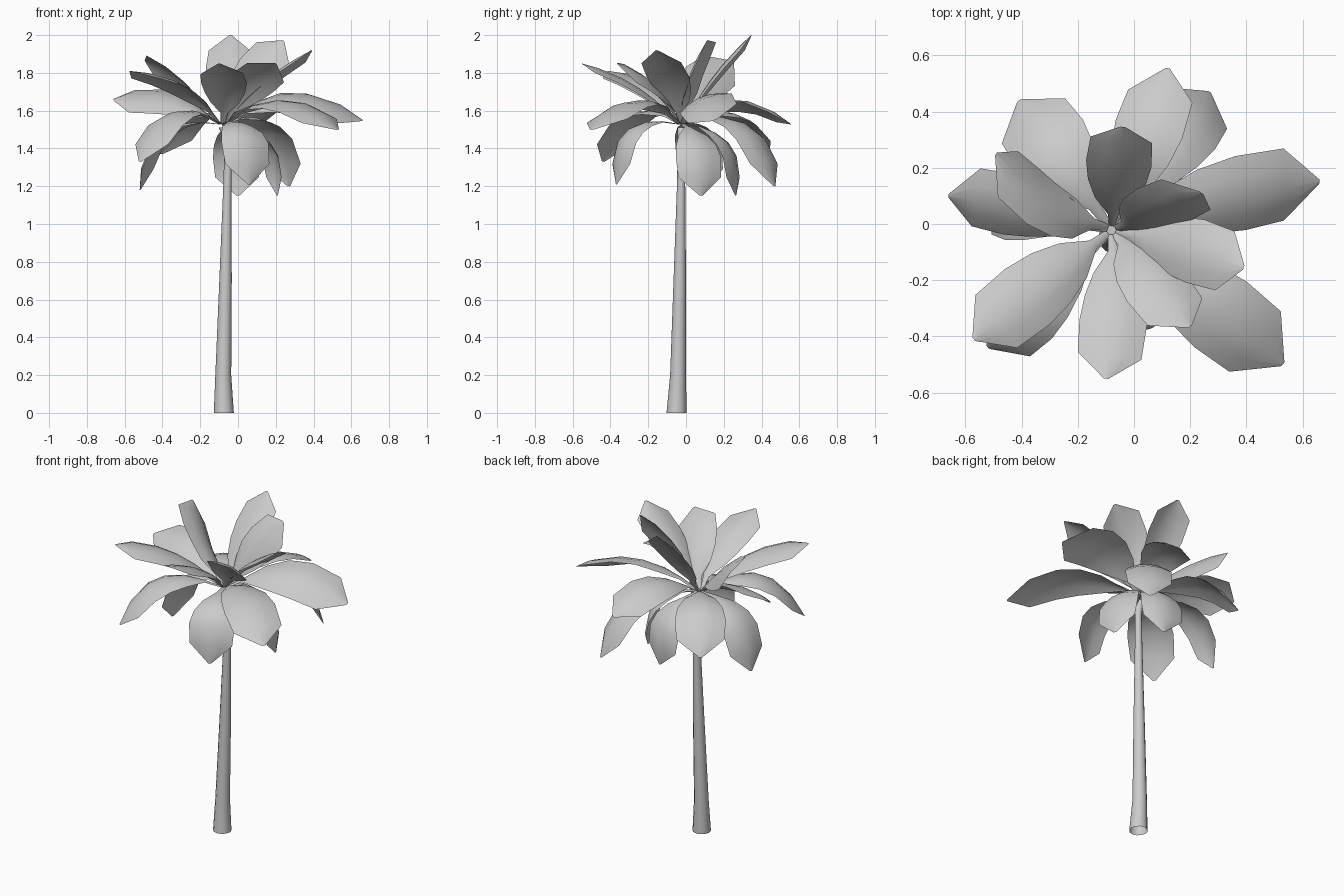
import bpy, math
from mathutils import Vector, Matrix

cube = bpy.data.objects.get("Cube")
if cube:
    bpy.data.objects.remove(cube, do_unlink=True)

# One plain grey for the whole tree
grey = bpy.data.materials.new("plain_grey")
grey.use_nodes = True
colour = (0.6, 0.6, 0.6, 1)
grey.diffuse_color = colour
grey.node_tree.nodes["Principled BSDF"].inputs["Base Color"].default_value = colour


def make_object(name, verts, faces, angle):
    mesh = bpy.data.meshes.new(name)
    mesh.from_pydata(verts, [], faces)
    mesh.materials.append(grey)
    ob = bpy.data.objects.new(name, mesh)
    bpy.context.collection.objects.link(ob)
    bpy.ops.object.select_all(action='DESELECT')
    ob.select_set(True)
    bpy.context.view_layer.objects.active = ob
    bpy.ops.object.shade_smooth_by_angle(angle=math.radians(angle))


# Trunk: rings (x, y, z, radius) that taper upward, open at the foot
def make_trunk(rings, sides=12):
    verts, faces = [], []
    for x, y, z, r in rings:
        for k in range(sides):
            a = math.tau * k / sides
            verts.append((x + r * math.cos(a), y + r * math.sin(a), z))
    for i in range(len(rings) - 1):
        for k in range(sides):
            n = (k + 1) % sides
            lo, hi = i * sides, (i + 1) * sides
            faces.append((lo + k, lo + n, hi + n, hi + k))
    faces.append(tuple(range(len(verts) - sides, len(verts))))
    make_object("trunk", verts, faces, 40)


make_trunk([(-.075, -.05, 0, .053), (-.078, -.042, .2, .042), (-.066, -.033, .7, .033),
            (-.056, -.026, 1.2, .022), (-.052, -.024, 1.4, .02),
            (-.058, -.024, 1.46, .021), (-.08, -.022, 1.51, .022)])

# Frond outline: position along the spine and half width
OUTLINE = [(0, .012), (.13, .02), (.28, .078), (.45, .112), (.63, .127), (.85, .12), (1, .008)]
CROWN = Vector((-.08, -.022, 1.53))


def make_frond(name, tip, arch, roll, sway, width):
    tip = Vector(tip)
    out = Vector((tip.x - CROWN.x, tip.y - CROWN.y, 0)).normalized()
    start = CROWN + out * .015
    side = Vector((0, 0, 1)).cross(out)
    lift = (tip - start).cross(side).normalized()
    handle = (start + tip) / 2 + lift * arch * 2 + side * sway * 2
    verts, faces = [], []
    for t, w in OUTLINE:
        w *= width
        p = start * (1 - t) ** 2 + handle * 2 * t * (1 - t) + tip * t * t
        tangent = ((handle - start) * (1 - t) + (tip - handle) * t).normalized()
        flat = (side - tangent * side.dot(tangent)).normalized()
        # positive roll raises the frond's left edge, seen from the crown
        across = Matrix.Rotation(math.radians(roll) * min(1, t * 3), 3, tangent) @ flat
        normal = tangent.cross(across)
        # shallow arched section: edges hang below the spine
        for s in (-1, -.5, 0, .5, 1):
            verts.append(p + across * (w * s) - normal * (w * .25 * s * s))
    for i in range(len(OUTLINE) - 1):
        for k in range(4):
            a = i * 5 + k
            faces.append((a, a + 5, a + 6, a + 1))
    make_object(name, verts, faces, 60)


# Fronds: name, tip, bow of the spine, roll in degrees, sideways bow, width
FRONDS = [
    ("upright_back", (-.04, .345, 2.0), .03, 0, 0, .92),
    ("upright_left", (.24, .11, 1.97), .04, 46, -.01, 1),
    ("raised_left", (.39, -.155, 1.92), .04, 0, .01, .92),
    ("raised_front_left", (.2, -.365, 1.85), .06, -28, .01, 1),
    ("raised_front", (-.1, -.55, 1.85), .05, 0, .02, .95),
    ("raised_front_right", (-.57, -.41, 1.81), .07, 0, 0, 1),
    ("raised_back_right", (-.49, .25, 1.86), .05, 42, .035, 1),
    ("level_right", (-.66, .1, 1.66), .07, -30, 0, 1),
    ("level_left", (.66, .15, 1.55), .13, 25, .01, 1.15),
    ("level_front_left", (.53, -.5, 1.5), .14, 5, 0, 1.18),
    ("level_back", (.12, .555, 1.53), .12, -15, 0, 1),
    ("low_back_right", (-.41, .44, 1.37), .14, 0, 0, 1.15),
    ("low_front_right", (-.52, -.44, 1.33), .165, 0, 0, 1.05),
    ("low_right", (-.52, .09, 1.18), .16, 0, 0, 1),
    ("low_back_left", (.27, .47, 1.2), .185, 0, 0, 1.05),
    ("low_front", (.06, -.37, 1.21), .165, 0, 0, 1.05),
    ("low_left", (.21, .08, 1.15), .13, 0, 0, 1),
    ("low_back", (0, .265, 1.15), .13, 0, 0, 1),
]
for name, *shape in FRONDS:
    make_frond(name + "_frond", *shape)
